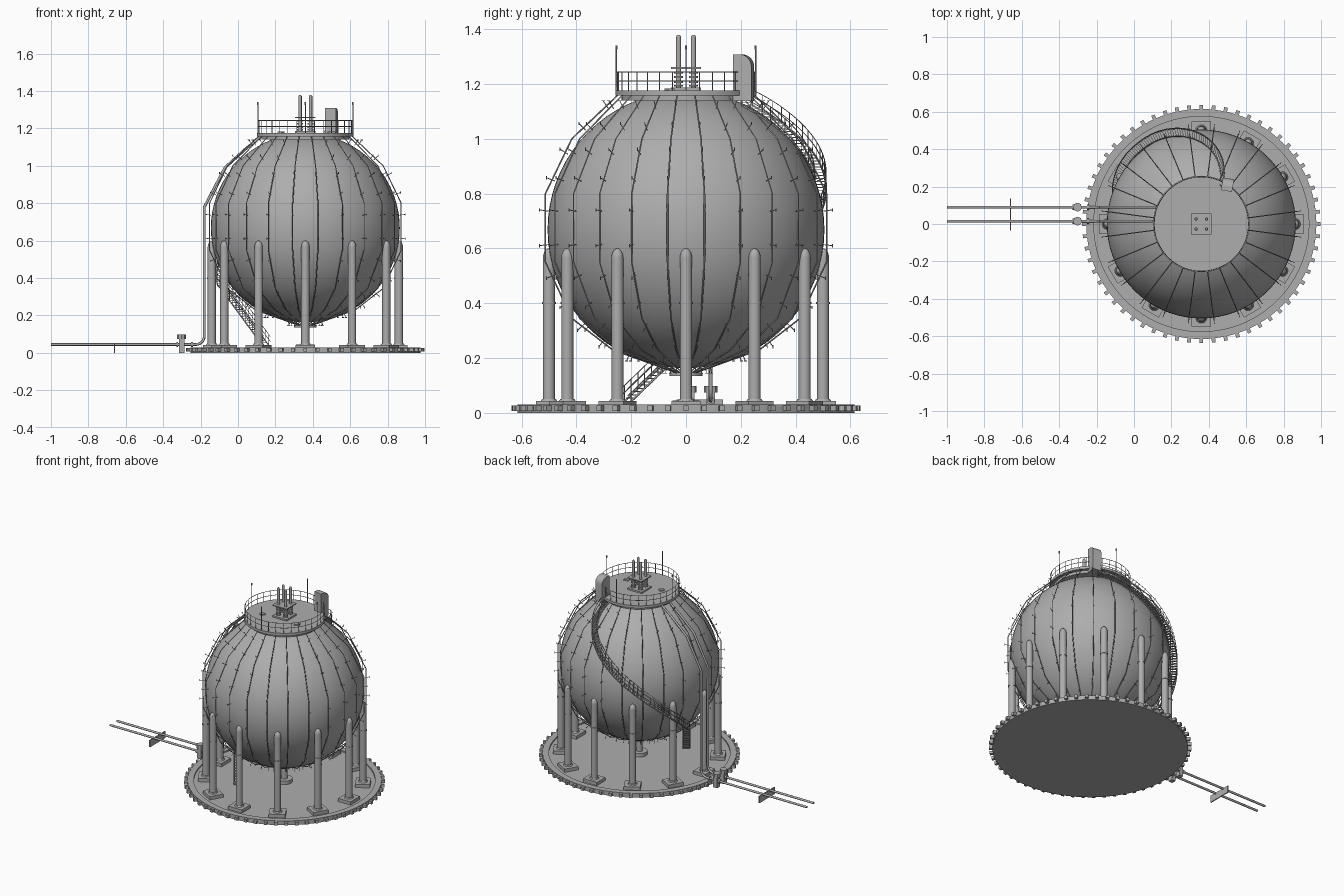
import bpy, bmesh, math
from mathutils import Matrix, Vector

if "Cube" in bpy.data.objects:
    bpy.data.objects.remove(bpy.data.objects["Cube"])

CX, CZ, R = 0.36, 0.668, 0.505      # sphere centre and radius
grey = bpy.data.materials.new("plain grey")
grey.diffuse_color = (0.42, 0.42, 0.42, 1)
grey.use_nodes = True
grey.node_tree.nodes["Principled BSDF"].inputs["Base Color"].default_value = grey.diffuse_color


def polar(r, deg, z):
    a = math.radians(deg)
    return Vector((CX + r * math.cos(a), r * math.sin(a), z))


def finish(name, bm):
    me = bpy.data.meshes.new(name)
    bm.to_mesh(me)
    bm.free()
    ob = bpy.data.objects.new(name, me)
    bpy.context.collection.objects.link(ob)
    me.materials.append(grey)
    bpy.ops.object.select_all(action='DESELECT')
    bpy.context.view_layer.objects.active = ob
    ob.select_set(True)
    bpy.ops.object.shade_smooth_by_angle(angle=math.radians(35))
    return ob


def box(bm, c, size, deg=0):
    m = Matrix.Translation(c) @ Matrix.Rotation(math.radians(deg), 4, 'Z')
    bmesh.ops.create_cube(bm, size=1, matrix=m @ Matrix.Diagonal((*size, 1)))


def cyl(bm, x, y, z0, z1, r, seg=20, r2=None):
    bmesh.ops.create_cone(bm, cap_ends=True, segments=seg, radius1=r,
                          radius2=r if r2 is None else r2, depth=z1 - z0,
                          matrix=Matrix.Translation((x, y, (z0 + z1) / 2)))


def tubes(name, paths, r, res=1, closed=False):
    cu = bpy.data.curves.new(name, 'CURVE')
    cu.dimensions = '3D'
    cu.bevel_depth, cu.bevel_resolution, cu.use_fill_caps = r, res, True
    for path in paths:
        sp = cu.splines.new('POLY')
        sp.points.add(len(path) - 1)
        for p, co in zip(sp.points, path):
            p.co = (*co, 1)
        sp.use_cyclic_u = closed
    cu.materials.append(grey)
    ob = bpy.data.objects.new(name, cu)
    bpy.context.collection.objects.link(ob)


# Round base slab with kerb and toothed edge
bm = bmesh.new()
cyl(bm, CX, 0, 0, 0.02, 0.615, 96)
finish("base_slab", bm)
bm = bmesh.new()
prof = [(0.575, 0.015), (0.575, 0.03), (0.615, 0.03), (0.615, 0.004)]
vs = [bm.verts.new((CX + r, 0, z)) for r, z in prof]
es = [bm.edges.new((vs[i], vs[(i + 1) % 4])) for i in range(4)]
bmesh.ops.spin(bm, geom=vs + es, cent=(CX, 0, 0), axis=(0, 0, 1),
               angle=2 * math.pi, steps=96, use_merge=True)
bmesh.ops.remove_doubles(bm, verts=bm.verts, dist=1e-5)
bmesh.ops.recalc_face_normals(bm, faces=bm.faces)
finish("base_kerb", bm)
bm = bmesh.new()
for i in range(60):
    box(bm, polar(0.623, i * 6, 0.017), (0.028, 0.02, 0.02), i * 6)
finish("base_teeth", bm)

# Spherical tank and bottom outlet
bm = bmesh.new()
bmesh.ops.create_uvsphere(bm, u_segments=72, v_segments=36, radius=R,
                          matrix=Matrix.Translation((CX, 0, CZ)))
finish("sphere_tank", bm)
bm = bmesh.new()
cyl(bm, CX, 0, 0.02, 0.17, 0.02)
cyl(bm, CX, 0, 0.135, 0.148, 0.06, 32)
cyl(bm, CX, 0, 0.02, 0.045, 0.05, 32)
finish("bottom_outlet", bm)

# Twelve support columns with domed tops, bands and pads
bm = bmesh.new()
pads = bmesh.new()
for i in range(12):
    a = i * 30
    p = polar(0.5, a, 0)
    cyl(bm, p.x, p.y, 0.03, 0.565, 0.022)
    bmesh.ops.create_uvsphere(bm, u_segments=20, v_segments=10, radius=0.022,
        matrix=Matrix.Translation((p.x, p.y, 0.565)) @ Matrix.Diagonal((1, 1, 1.6, 1)))
    cyl(bm, p.x, p.y, 0.398, 0.404, 0.025)
    box(pads, (p.x, p.y, 0.03), (0.095, 0.105, 0.026), a)
    cyl(pads, p.x, p.y, 0.04, 0.05, 0.032, 20, 0.026)
finish("columns", bm)
finish("column_pads", pads)

# Meridian spray pipes with nozzles
prof = [(0.25, 1.16), (0.42, 1.0), (0.517, 0.8), (0.517, 0.55),
        (0.42, 0.345), (0.27, 0.23), (0.03, 0.145)]
angles = [7.5 + 15 * i for i in range(24)]
tubes("spray_pipes", [[polar(r, a, z) for r, z in prof] for a in angles], 0.0028, 0)
sticks = []
for a in angles:
    for (r0, z0), (r1, z1) in zip(prof[:-1], prof[1:]):
        for t in (0.25, 0.75):
            r, z = r0 + (r1 - r0) * t, z0 + (z1 - z0) * t
            n = Vector((r, z - CZ)).normalized()
            tip = polar(r + n.x * 0.022, a, z + n.y * 0.022)
            sticks.append([polar(r - n.x * 0.012, a, z - n.y * 0.012), tip])
            cross = Vector((0, 0, 0.006)) if abs(n.y) < 0.8 else polar(0.006, a, 0) - polar(0, a, 0)
            sticks.append([tip - cross, tip + cross])
tubes("spray_nozzles", sticks, 0.0017, 0)

# Top platform, railing and corner masts
bm = bmesh.new()
cyl(bm, CX, 0, 1.158, 1.176, 0.258, 64)
cyl(bm, CX, 0, 1.14, 1.158, 0.235, 64)
box(bm, (0.5, -0.06, 1.179), (0.035, 0.025, 0.01), 20)
box(bm, (0.23, -0.06, 1.179), (0.03, 0.025, 0.01), 60)
finish("top_platform", bm)
for z in (1.21, 1.243):
    tubes("platform_rail", [[polar(0.252, i * 7.5, z) for i in range(48)]], 0.002, 0, True)
tubes("platform_posts", [[polar(0.252, i * 11.25, 1.17), polar(0.252, i * 11.25, 1.244)]
                         for i in range(32)], 0.002, 0)
tubes("masts", [[polar(0.254, i * 90, 1.16), polar(0.254, i * 90, 1.335)] for i in range(4)], 0.0025, 0)
bm = bmesh.new()
for i in range(4):
    p = polar(0.254, i * 90, 0)
    cyl(bm, p.x, p.y, 1.325, 1.34, 0.004, 8)
finish("mast_tips", bm)

# Relief valve cluster on top
bm = bmesh.new()
box(bm, (CX, 0, 1.181), (0.11, 0.11, 0.012))
box(bm, (CX, 0, 1.258), (0.11, 0.11, 0.007))
for sx in (-1, 1):
    for sy in (-1, 1):
        x, y = CX + sx * 0.028, sy * 0.027
        cyl(bm, x, y, 1.18, 1.372, 0.009, 16)
        cyl(bm, x, y, 1.372, 1.379, 0.009, 16, 0.005)
        for z in (1.19, 1.203, 1.222, 1.238):
            cyl(bm, x, y, z, z + 0.006, 0.016, 16)
finish("relief_valves", bm)

# Stair head cabin with one rounded top edge
bm = bmesh.new()
side = [(-0.034, 0), (0.034, 0), (0.034, 0.125)]
side += [(-0.011 + 0.045 * math.cos(t * math.pi / 16), 0.125 + 0.045 * math.sin(t * math.pi / 16))
         for t in range(1, 9)] + [(-0.034, 0.17)]
f = bm.faces.new([bm.verts.new((-0.03, y, z)) for y, z in side])
g = bmesh.ops.extrude_face_region(bm, geom=[f])["geom"]
bmesh.ops.translate(bm, vec=(0.06, 0, 0), verts=[v for v in g if isinstance(v, bmesh.types.BMVert)])
bmesh.ops.recalc_face_normals(bm, faces=bm.faces)
bm.transform(Matrix.Translation((0.5, 0.21, 1.138)) @ Matrix.Rotation(math.radians(-10), 4, 'Z'))
finish("stair_cabin", bm)

# Spiral stair around the back, then a straight flight to the ground
steps = []                           # (centre, sideways direction)
for i in range(76):
    a = 58 + 107 * i / 75
    z = 1.165 - (a - 58) * 0.0075
    zs = z if z > CZ else min(CZ, z + 0.06)
    r = max(0.25, math.sqrt(max(0, R * R - (zs - CZ) ** 2)) + 0.024)
    steps.append((polar(r, a, z), (polar(1, a, 0) - polar(0, a, 0))))
start, end = steps[-1][0], Vector((0.155, -0.225, 0.03))
d = end - start
side_dir = Vector((d.y, -d.x, 0)).normalized()
for i in range(1, 29):
    steps.append((start + d * i / 28, side_dir))
bm = bmesh.new()
for p, s in steps:
    box(bm, p, (0.042, 0.014, 0.003), math.degrees(math.atan2(s.y, s.x)))
finish("stair_treads", bm)
up = Vector((0, 0, 0.058))
edges = [[p + s * k for p, s in steps] for k in (-0.021, 0.021)]
tubes("stair_stringers", edges, 0.004, 0)
tubes("stair_handrails", [[p + up * h for p in e] for e in edges for h in (0.55, 1)], 0.002, 0)
tubes("stair_posts", [[p, p + up] for e in edges for p in e[::2]], 0.0015, 0)

# Two feed pipes: along the ground, up the side and over to the platform
bend = [(-0.225 + 0.045 * math.sin(t * math.pi / 12), 0.09 - 0.045 * math.cos(t * math.pi / 12))
        for t in range(7)]
route = [(-1, 0.045)] + bend + [(-0.18, 0.78), (-0.07, 0.99), (0.04, 1.09), (0.125, 1.158)]
rows = (0.015, 0.09)
tubes("feed_pipes", [[(x, y, z) for x, z in route] for y in rows], 0.0075, 2)

# Valve blocks and pipe support
bm = bmesh.new()
for y in rows:
    box(bm, (-0.3, y, 0.042), (0.03, 0.032, 0.084))
    cyl(bm, -0.302, y, 0.074, 0.098, 0.024, 8)
    for x in (-0.325, -0.245):
        bmesh.ops.create_cone(bm, cap_ends=True, segments=16, radius1=0.014, radius2=0.014, depth=0.01,
            matrix=Matrix.Translation((x, y, 0.045)) @ Matrix.Rotation(math.pi / 2, 4, 'Y'))
finish("valve_blocks", bm)
bm = bmesh.new()
box(bm, (-0.66, 0.05, 0.024), (0.007, 0.17, 0.048))
finish("pipe_support", bm)
